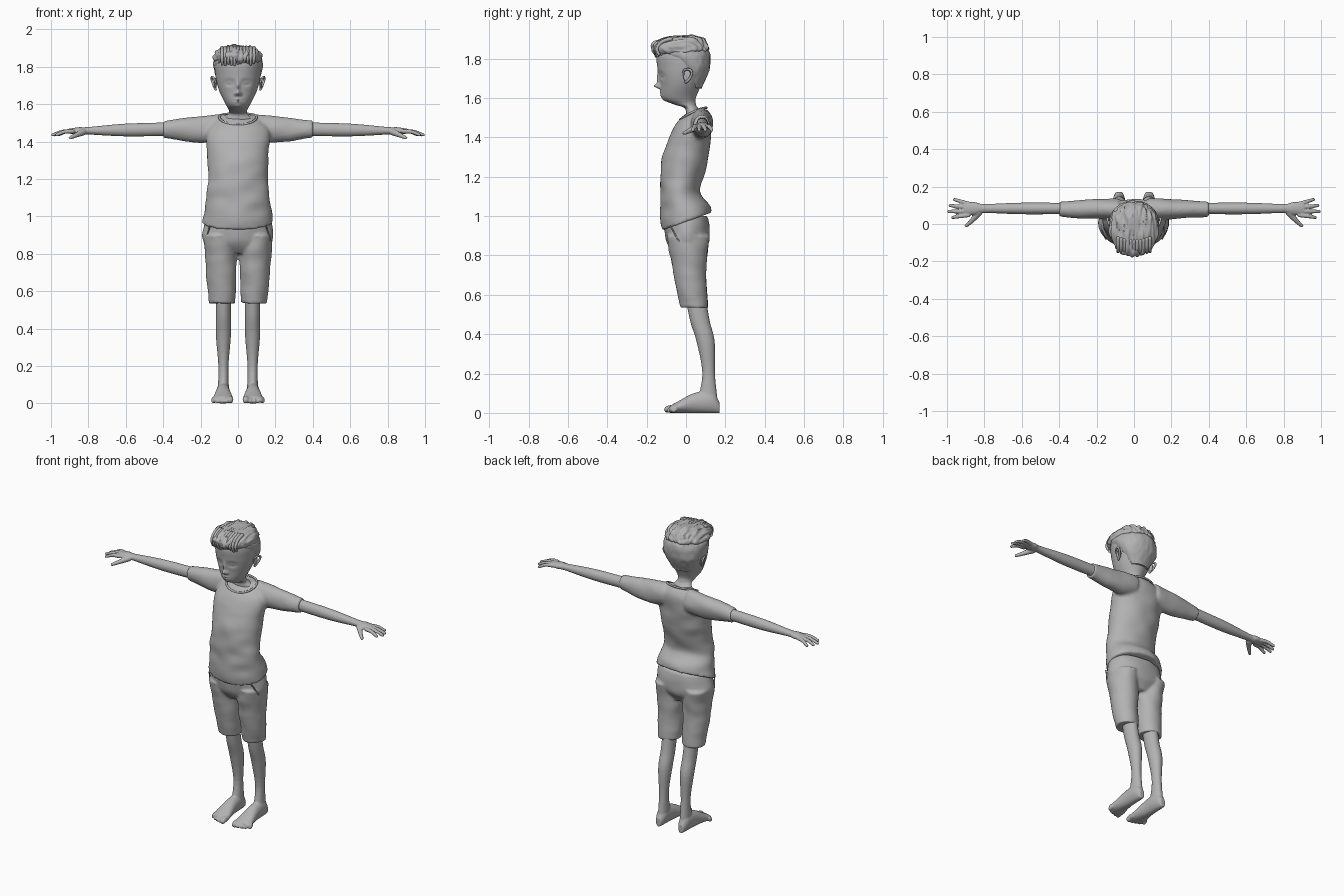
import bpy, bmesh, math, random
from mathutils import Vector, Matrix, noise

random.seed(4)
default_cube = bpy.data.objects.get("Cube")
if default_cube:
    bpy.data.objects.remove(default_cube)

shade = .45
grey = (shade, shade, shade, 1)
clay = bpy.data.materials.new("plain grey")
clay.use_nodes = True
clay.diffuse_color = grey
for node in clay.node_tree.nodes:
    if node.type == 'BSDF_PRINCIPLED':
        node.inputs["Base Color"].default_value = grey


def smooth_path(rows, steps):
    """Interpolate rows of numbers with a smooth curve through every row."""
    result = []
    last = len(rows) - 1
    for i in range(last):
        before, start, end, after = rows[max(i - 1, 0)], rows[i], rows[i + 1], rows[min(i + 2, last)]
        for k in range(steps):
            t = k / steps
            row = []
            for a, b, c, d in zip(before, start, end, after):
                leave, arrive = (c - a) / 2, (d - b) / 2
                bend = 3 * (c - b) - 2 * leave - arrive
                twist = leave + arrive - 2 * (c - b)
                row.append(b + t * (leave + t * (bend + t * twist)))
            result.append(row)
    return result + [list(rows[last])]


def skin_rings(bm, rings):
    """Join rings of points into a closed tube."""
    rings = [[bm.verts.new(point) for point in ring] for ring in rings]
    sides = len(rings[0])
    for lower, upper in zip(rings, rings[1:]):
        for k in range(sides):
            n = (k + 1) % sides
            bm.faces.new((lower[k], lower[n], upper[n], upper[k]))
    bm.faces.new(rings[0])
    bm.faces.new(rings[-1])


def loft(bm, rows, axis='z', sides=40, steps=5, slant=None):
    """Rows are (position, centre, radius, centre, radius) of ellipses along an axis."""
    first, second, along = {'x': (1, 2, 0), 'y': (0, 2, 1), 'z': (0, 1, 2)}[axis]
    rings = []
    for position, centre_a, radius_a, centre_b, radius_b in smooth_path(rows, steps):
        ring = []
        for k in range(sides):
            angle = math.tau * k / sides
            point = Vector()
            point[first] = centre_a + radius_a * math.cos(angle)
            point[second] = centre_b + radius_b * math.sin(angle)
            point[along] = position
            if slant:
                point.z += slant(point)
            ring.append(point)
        rings.append(ring)
    skin_rings(bm, rings)


def upright(rows):
    """Expand (height, front, back, half width) into centred sections."""
    return [(z, 0, width, (front + back) / 2, (back - front) / 2) for z, front, back, width in rows]


def limb(bm, path, start_radius, end_radius, sides=12):
    """A tapering round tube along a path, with domed ends."""
    points = [Vector(p) for p in smooth_path(path, 4)]
    last = len(points) - 1
    head = (points[0] - points[1]).normalized()
    tail = (points[last] - points[last - 1]).normalized()
    dome = [math.radians(a) for a in (25, 50, 75)]
    stations = [(points[0] + head * start_radius * math.sin(a), -head, start_radius * math.cos(a))
                for a in reversed(dome)]
    for i, point in enumerate(points):
        along = (points[min(i + 1, last)] - points[max(i - 1, 0)]).normalized()
        stations.append((point, along, start_radius + (end_radius - start_radius) * i / last))
    stations += [(points[last] + tail * end_radius * math.sin(a), tail, end_radius * math.cos(a))
                 for a in dome]
    across = head.orthogonal()
    rings = []
    for centre, along, radius in stations:
        across = (across - along * across.dot(along)).normalized()
        other = along.cross(across)
        angles = [math.tau * k / sides for k in range(sides)]
        rings.append([centre + radius * (across * math.cos(a) + other * math.sin(a)) for a in angles])
    skin_rings(bm, rings)


def ruffle(bm, amount, frequency):
    """Push the surface in and out with stretched noise for folds and strands."""
    bmesh.ops.recalc_face_normals(bm, faces=bm.faces)
    bm.normal_update()
    for vert in bm.verts:
        sample = Vector(a * b for a, b in zip(vert.co, frequency))
        vert.co += vert.normal * amount * noise.noise(sample)


def finish(name, bm, voxel=0, softening=3, side=1):
    if side < 0:
        bmesh.ops.scale(bm, vec=(-1, 1, 1), verts=bm.verts)
    bmesh.ops.recalc_face_normals(bm, faces=bm.faces)
    for face in bm.faces:
        face.smooth = True
    mesh = bpy.data.meshes.new(name)
    bm.to_mesh(mesh)
    bm.free()
    mesh.materials.append(clay)
    part = bpy.data.objects.new(name, mesh)
    bpy.context.collection.objects.link(part)
    if voxel:
        fuse = part.modifiers.new("fuse", 'REMESH')
        fuse.mode = 'VOXEL'
        fuse.voxel_size = voxel
        fuse.use_smooth_shade = True
        soften = part.modifiers.new("soften", 'SMOOTH')
        soften.iterations = softening
    else:
        mesh.set_sharp_from_angle(angle=math.radians(60))


def cord(name, points, radius, closed=False):
    curve = bpy.data.curves.new(name, 'CURVE')
    curve.dimensions = '3D'
    curve.bevel_depth = radius
    curve.bevel_resolution = 2
    line = curve.splines.new('POLY')
    line.points.add(len(points) - 1)
    for target, point in zip(line.points, points):
        target.co = (*point, 1)
    line.use_cyclic_u = closed
    curve.materials.append(clay)
    bpy.context.collection.objects.link(bpy.data.objects.new(name, curve))


# Head and neck, with the face sculpted by soft bumps
bm = bmesh.new()
loft(bm, upright([
    (1.5, 0, .1, .09), (1.52, 0, .09, .08), (1.55, -.01, .06, .05), (1.57, -.07, .05, .05),
    (1.6, -.12, .05, .066), (1.67, -.13, .08, .1), (1.75, -.145, .12, .12),
    (1.83, -.145, .11, .12), (1.88, -.08, .07, .08)]), sides=140, steps=12)
bumps = {  # x, z, spread in x, spread in z, forward amount
    "nose tip": (0, 1.66, .014, .012, .03),
    "nose bridge": (0, 1.69, .01, .03, .014),
    "nostril": (.015, 1.653, .007, .007, .009),
    "eye socket": (.045, 1.715, .022, .015, -.014),
    "eyelid": (.045, 1.715, .016, .01, .01),
    "lash line": (.045, 1.705, .017, .003, -.004),
    "lips": (0, 1.62, .02, .013, .008),
    "mouth line": (0, 1.62, .024, .003, -.006),
    "chin": (0, 1.59, .02, .01, .006)}
for vert in bm.verts:
    if vert.co.y < -.03:
        x, z = abs(vert.co.x), vert.co.z
        for bx, bz, wide, tall, amount in bumps.values():
            vert.co.y -= amount * math.exp(-((x - bx) / wide) ** 2 - ((z - bz) / tall) ** 2)
finish("head", bm)

# Cropped hair round the sides and back
bm = bmesh.new()
loft(bm, upright([(1.65, .01, .08, .06), (1.73, -.03, .115, .113), (1.78, -.08, .125, .128),
                  (1.83, -.14, .12, .13), (1.88, -.09, .08, .09)]), sides=100, steps=8)
ruffle(bm, .003, (45, 45, 25))
finish("short_side_hair", bm)

# Longer hair swept forward over the crown
bm = bmesh.new()
loft(bm, upright([(1.82, -.15, .1, .11), (1.84, -.17, .12, .13), (1.87, -.17, .11, .125),
                  (1.9, -.12, .09, .095), (1.915, -.03, .04, .03)]),
     sides=140, steps=10, slant=lambda p: .7 * max(p.y, 0) * (1.92 - p.z))
ruffle(bm, .012, (75, 14, 30))
finish("top_hair", bm)

# Tufts along the fringe
bm = bmesh.new()
for i in range(-5, 6):
    x = i * .017
    y = 2 * x * x - .152
    low = random.uniform(1.81, 1.83)
    limb(bm, [(x, y, low), (x, y - .01, 1.85), (x, y + .015, 1.885), (x, y + .06, 1.9)], .007, .011)
finish("fringe_tufts", bm)

# Shirt body and sleeves, with a hem that rises toward the back
bm = bmesh.new()
loft(bm, upright([
    (.97, -.12, .13, .19), (1.03, -.13, .12, .18), (1.12, -.13, .07, .167), (1.2, -.13, .09, .16),
    (1.3, -.12, .115, .163), (1.44, -.07, .13, .172), (1.5, -.02, .13, .14), (1.54, .03, .11, .08)]),
    slant=lambda p: p.y * max(0, 2.7 - 2.4 * p.z))
for side in (-1, 1):
    loft(bm, [(side * x, .08, deep, z, tall) for x, deep, z, tall in (
        (.08, .054, 1.475, .073), (.2, .054, 1.464, .071), (.4, .039, 1.466, .046))], 'x')
ruffle(bm, .007, (9, 9, 15))
finish("shirt", bm, voxel=.009, softening=4)

# Neckline rib, scooped at the front
rim = []
for k in range(48):
    angle = math.tau * k / 48
    scoop = (1 - math.sin(angle)) / 2
    rim.append((.1 * math.cos(angle), .037 + .066 * math.sin(angle), 1.55 - .06 * scoop ** 1.6))
cord("collar", rim, .006, closed=True)

# Shorts: hips and two wide legs
bm = bmesh.new()
loft(bm, upright([(1, -.1, .11, .17), (.95, -.11, .12, .183), (.87, -.1, .12, .185), (.8, -.05, .08, .12)]))
for side in (-1, 1):
    loft(bm, [(z, side * x, wide, y, deep) for z, x, wide, y, deep in (
        (.9, .1, .086, .01, .11), (.8, .092, .086, .014, .094),
        (.7, .09, .08, .02, .082), (.535, .085, .071, .042, .069))])
ruffle(bm, .006, (12, 12, 14))
finish("shorts", bm, voxel=.008)

for side, word in ((1, "left"), (-1, "right")):
    # Slanted pocket edge
    cord(word + "_pocket_edge", [(side * .15, -.08, .95), (side * .175, -.035, .87)], .004)

    # Ear: flat bowl with a raised rim and lobe
    bm = bmesh.new()
    bowl = Matrix.Translation((.121, .006, 1.71)) @ Matrix.Diagonal((.008, .02, .03, 1))
    bmesh.ops.create_uvsphere(bm, u_segments=14, v_segments=10, radius=1, matrix=bowl)
    limb(bm, [(.12, -.01, 1.715), (.13, -.01, 1.74), (.14, .015, 1.745), (.14, .03, 1.73),
              (.13, .02, 1.7), (.12, 0, 1.68)], .005, .007)
    finish(word + "_ear", bm, side=side)

    # Arm and palm, with four fingers and a thumb
    bm = bmesh.new()
    loft(bm, [(x, .083, wide, 1.474 - .02 * x, tall) for x, wide, tall in (
        (.34, .03, .036), (.6, .031, .034), (.8, .024, .02), (.85, .034, .02), (.91, .032, .012))], 'x')
    for i, tip in enumerate((.96, .983, .991, .97)):
        knuckle_y, tip_y = .108 - .02 * i, .131 - .032 * i
        middle = ((.885 + tip) / 2, (knuckle_y + tip_y) / 2, 1.453)
        limb(bm, [(.885, knuckle_y, 1.455), middle, (tip, tip_y, 1.436)], .0125, .009)
    limb(bm, [(.83, .06, 1.45), (.86, .025, 1.437), (.897, -.01, 1.42)], .019, .009)
    finish(word + "_arm", bm, voxel=.005, softening=2, side=side)

    # Bare leg, foot and toes
    bm = bmesh.new()
    loft(bm, [(z, .078, wide, y, deep) for z, wide, y, deep in (
        (.6, .04, .047, .052), (.47, .04, .07, .05), (.36, .04, .1, .046),
        (.2, .027, .115, .032), (.07, .03, .11, .05))])
    loft(bm, [(y, .08, wide, top / 2, top / 2) for y, wide, top in (
        (.17, .018, .055), (.13, .033, .11), (.04, .04, .1), (-.05, .054, .053), (-.08, .05, .037))], 'y')
    for i in range(5):
        radius = .012 if i else .0175
        x = .042 + .022 * i
        tip = .002 * i * i - .094
        limb(bm, [(x, -.055, .024), (x, tip + .012, .022), (x, tip, radius)], radius, radius)
    finish(word + "_leg", bm, voxel=.005, softening=2, side=side)
